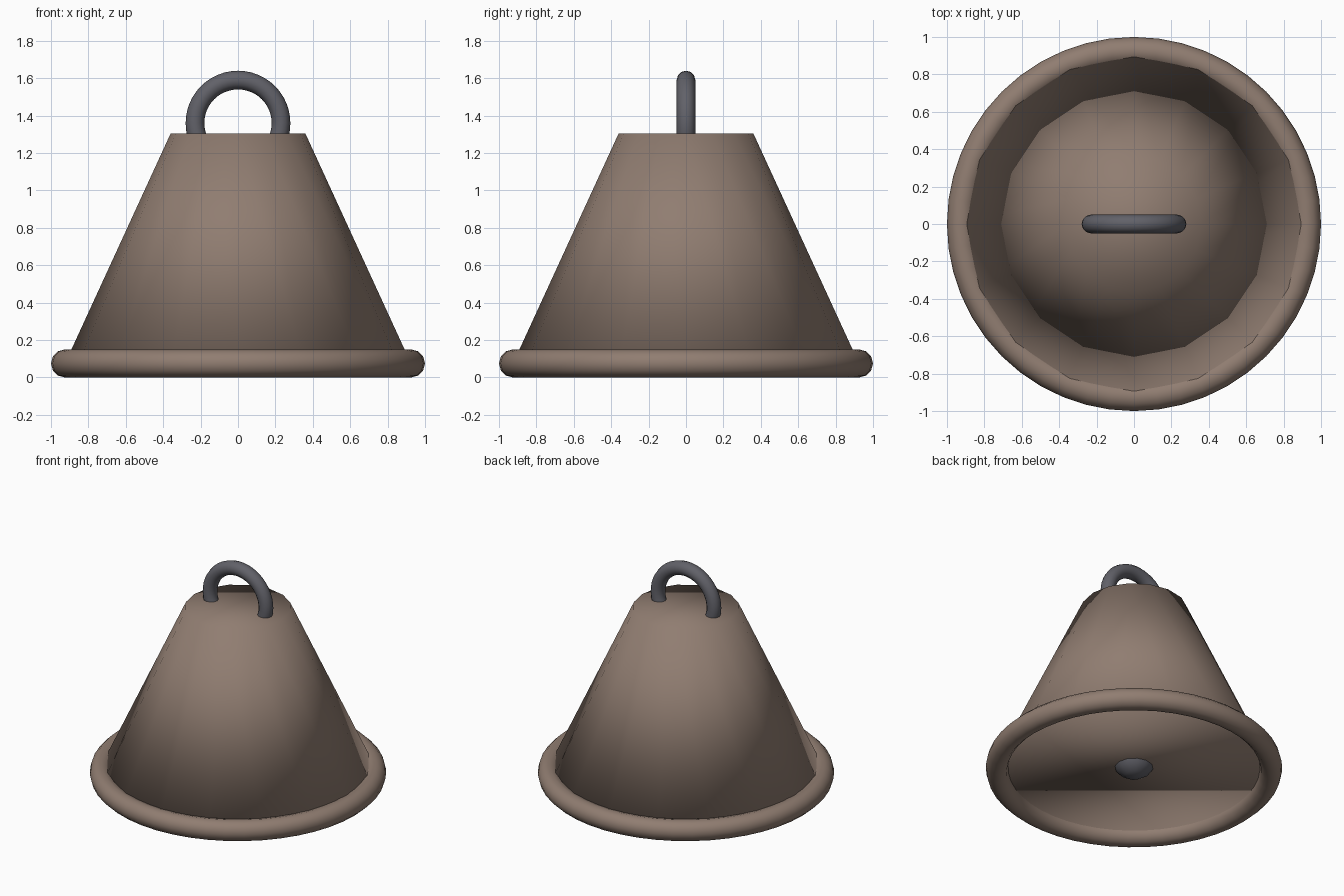
import bpy
import math

cube = bpy.data.objects.get("Cube")
if cube:
    bpy.data.objects.remove(cube, do_unlink=True)


def material(name, rgb):
    mat = bpy.data.materials.new(name)
    mat.use_nodes = True
    mat.diffuse_color = (*rgb, 1)
    mat.node_tree.nodes["Principled BSDF"].inputs["Base Color"].default_value = (*rgb, 1)
    return mat


def finish(name, mat):
    obj = bpy.context.object
    obj.name = name
    obj.data.materials.append(mat)
    bpy.ops.object.shade_smooth()
    return obj


bronze = material("dull bronze", (0.28, 0.205, 0.165))
iron = material("dark iron", (0.12, 0.12, 0.14))

RIM_RADIUS, RIM_THICKNESS = 0.925, 0.075
TOP_RADIUS, TOP_Z = 0.36, 1.305

# Tapered closed body, smooth over its edges
bpy.ops.mesh.primitive_cone_add(
    vertices=16, radius1=RIM_RADIUS, radius2=TOP_RADIUS,
    depth=TOP_Z - RIM_THICKNESS, location=(0, 0, (TOP_Z + RIM_THICKNESS) / 2))
finish("bell_body", bronze)

# Rounded rim around the mouth
bpy.ops.mesh.primitive_torus_add(
    major_radius=RIM_RADIUS, minor_radius=RIM_THICKNESS,
    major_segments=48, minor_segments=12, location=(0, 0, RIM_THICKNESS))
finish("bell_rim", bronze)

# Hanging ring, its lower half sunk into the body
bpy.ops.mesh.primitive_torus_add(
    major_radius=0.23, minor_radius=0.05, major_segments=48, minor_segments=12,
    location=(0, 0, 1.36), rotation=(math.pi / 2, 0, 0))
finish("hanging_ring", iron)

# Clapper ball, just showing under the mouth
bpy.ops.mesh.primitive_uv_sphere_add(
    segments=12, ring_count=8, radius=0.16, location=(0, 0, 0.163))
finish("clapper", iron)
